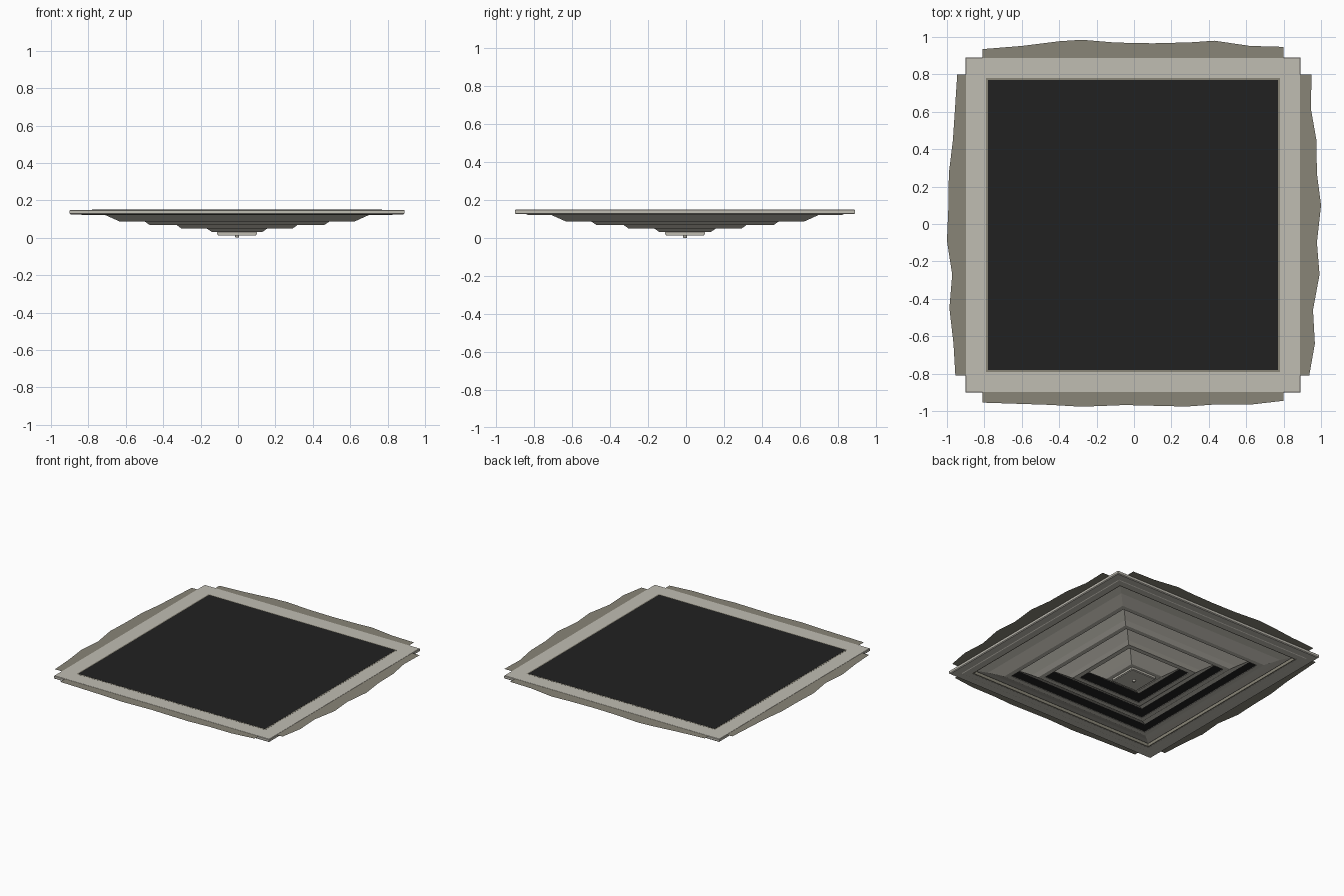
import bpy, bmesh, math

if "Cube" in bpy.data.objects:
    bpy.data.objects.remove(bpy.data.objects["Cube"])

C = -0.005  # centre of the square assembly


def material(name, rgb):
    m = bpy.data.materials.new(name)
    m.diffuse_color = (*rgb, 1)
    m.use_nodes = True
    m.node_tree.nodes["Principled BSDF"].inputs["Base Color"].default_value = m.diffuse_color
    return m


METAL = material("painted_metal", (0.53, 0.51, 0.45))
DUST = material("brown_dust", (0.25, 0.235, 0.185))
BLACK = material("duct_black", (0.015, 0.015, 0.015))


def finish(bm, name, mat, recalc=True):
    if recalc:
        bmesh.ops.recalc_face_normals(bm, faces=bm.faces)
    me = bpy.data.meshes.new(name)
    bm.to_mesh(me)
    bm.free()
    me.materials.append(mat)
    ob = bpy.data.objects.new(name, me)
    bpy.context.collection.objects.link(ob)
    return ob


def square_ring(name, profile, mat):
    """Sweep a closed (half width, height) profile around a square."""
    bm = bmesh.new()
    loops = [[bm.verts.new((C + sx * h, C + sy * h, z)) for h, z in profile]
             for sx, sy in ((-1, -1), (1, -1), (1, 1), (-1, 1))]
    n = len(profile)
    for k in range(4):
        a, b = loops[k], loops[(k + 1) % 4]
        for i in range(n):
            j = (i + 1) % n
            bm.faces.new((a[i], a[j], b[j], b[i]))
    return finish(bm, name, mat)


def block(name, half, z0, z1, mat, bevel=0.0):
    bm = bmesh.new()
    bmesh.ops.create_cube(bm, size=1)
    for v in bm.verts:
        v.co = (C + v.co.x * 2 * half, C + v.co.y * 2 * half,
                z0 + (v.co.z + 0.5) * (z1 - z0))
    if bevel:
        low = [e for e in bm.edges if any(v.co.z < z0 + 1e-4 for v in e.verts)]
        bmesh.ops.bevel(bm, geom=low, offset=bevel, segments=2, affect='EDGES')
    return finish(bm, name, mat)


# Outer ceiling frame with softened rim and a shallow step underneath
square_ring("outer_frame", [
    (0.785, 0.149), (0.892, 0.149), (0.895, 0.146), (0.895, 0.130),
    (0.889, 0.125), (0.835, 0.125), (0.830, 0.122), (0.785, 0.122)], METAL)

# Neck lining and dark duct opening
square_ring("neck_lining", [
    (0.776, 0.1495), (0.785, 0.1495), (0.785, 0.123), (0.776, 0.123)], DUST)
block("duct_opening", 0.776, 0.146, 0.150, BLACK)

# Nested louvres: top, middle and bottom points of each outer slope
LOUVRES = [
    ((0.770, 0.143), (0.706, 0.122), (0.628, 0.087)),
    ((0.585, 0.142), (0.494, 0.087), (0.465, 0.067)),
    ((0.425, 0.132), (0.322, 0.067), (0.298, 0.050)),
    ((0.260, 0.118), (0.161, 0.049), (0.135, 0.031)),
]
T = 0.005
for i, (top, mid, low) in enumerate(LOUVRES):
    lip = low[0] - 0.035
    square_ring(f"louvre_{i + 1}", [
        top, mid, low, (lip, low[1]), (lip, low[1] + T),
        (low[0] - T, low[1] + T), (mid[0] - T, mid[1] + T),
        (top[0] - T, top[1] + T * 0.6)], METAL)

# Centre cap and its screw
block("centre_cap", 0.106, 0.012, 0.050, METAL, 0.005)
bm = bmesh.new()
bmesh.ops.create_cone(bm, cap_ends=True, segments=16, radius1=0.009,
                      radius2=0.012, depth=0.014)
for v in bm.verts:
    v.co.x += C
    v.co.y += C
    v.co.z += 0.007
finish(bm, "centre_screw", METAL)

# Irregular dust smudges: (distance along the side, outer reach)
SMUDGES = {
    "back": [(-.81, .935), (-.6, .952), (-.4, .977), (-.28, .985), (-.1, .97),
             (.1, .966), (.3, .971), (.43, .98), (.62, .952), (.8, .947)],
    "front": [(-.81, .955), (-.45, .967), (-.28, .977), (-.05, .968),
              (.28, .976), (.42, .966), (.62, .966), (.8, .945)],
    "left": [(-.81, .955), (-.64, .965), (-.45, .987), (-.27, .972),
             (-.09, 1.0), (.1, .992), (.27, .99), (.45, .968), (.8, .945)],
    "right": [(-.81, .937), (-.64, .967), (-.46, .957), (-.27, .992),
              (-.1, .978), (.1, 1.0), (.27, .978), (.45, .975),
              (.62, .945), (.8, .95)],
}
PLACE = {
    "back": lambda s, r: (s, r), "front": lambda s, r: (s, -r),
    "left": lambda s, r: (-r, s), "right": lambda s, r: (r, s),
}
for side, pts in SMUDGES.items():
    bm = bmesh.new()
    rows = [[bm.verts.new((*PLACE[side](s, reach), 0.148))
             for reach in (0.88, r)] for s, r in pts]
    for a, b in zip(rows, rows[1:]):
        bm.faces.new((a[0], b[0], b[1], a[1]))
    bm.normal_update()
    for f in bm.faces:
        if f.normal.z < 0:
            f.normal_flip()
    finish(bm, f"dust_smudge_{side}", DUST, recalc=False)
